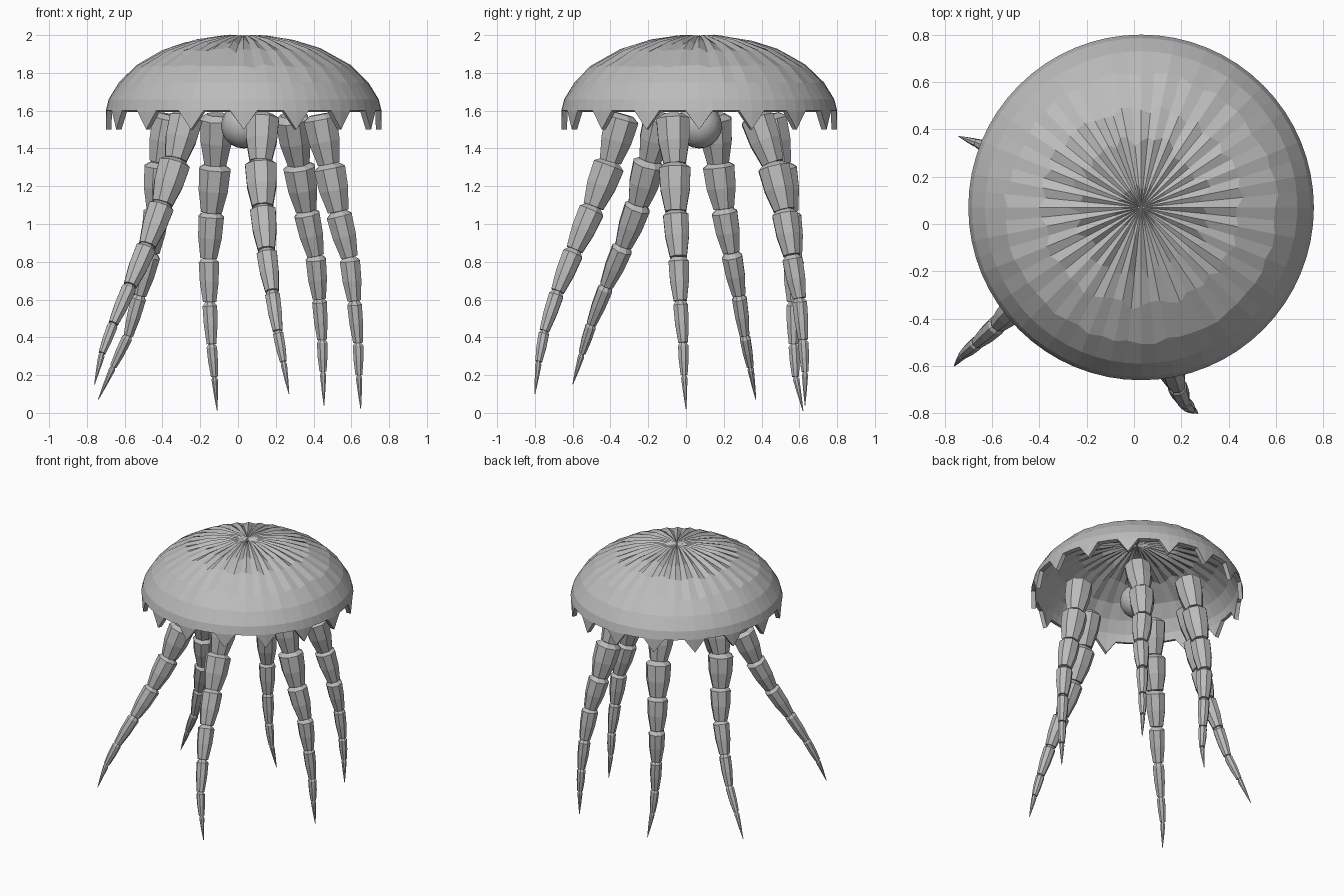
import bpy, bmesh, math, random
from mathutils import Vector

random.seed(4)
cube = bpy.data.objects.get("Cube")
if cube:
    bpy.data.objects.remove(cube, do_unlink=True)

grey = bpy.data.materials.new("soft grey")
grey.use_nodes = True
grey.diffuse_color = (0.5, 0.5, 0.5, 1)
grey.node_tree.nodes["Principled BSDF"].inputs["Base Color"].default_value = (0.5, 0.5, 0.5, 1)

CENTRE = Vector((0.03, 0.07, 0))


def finish(name, bm):
    bmesh.ops.recalc_face_normals(bm, faces=bm.faces[:])
    mesh = bpy.data.meshes.new(name)
    bm.to_mesh(mesh)
    bm.free()
    mesh.materials.append(grey)
    obj = bpy.data.objects.new(name, mesh)
    bpy.context.collection.objects.link(obj)
    return obj


def bridge(bm, a, b):
    for i in range(len(a)):
        j = (i + 1) % len(a)
        bm.faces.new((a[i], b[i], b[j], a[j]))


# Pleated bell: (radius, height, pleat depth) from crown to rim
SIDES, TEETH = 64, 16
STEP = SIDES // TEETH
BELL = [(0.10, 2.0, 0.012), (0.28, 1.97, 0.016), (0.42, 1.925, 0.010),
        (0.57, 1.84, 0.006), (0.66, 1.75, 0.004), (0.715, 1.66, 0), (0.73, 1.6, 0)]


def bell_point(i, r, z):
    a = 2 * math.pi * i / SIDES - math.pi / 2
    return CENTRE + Vector((r * math.cos(a), r * math.sin(a), z))


bm = bmesh.new()
rings = []
for r, z, pleat in BELL:
    ring = []
    for i in range(SIDES):
        drop = pleat * random.uniform(0.6, 1.2) if i % 2 else 0
        spread = random.uniform(-2, 2) * pleat if r < 0.6 else 0
        ring.append(bm.verts.new(bell_point(i, r + spread, z - drop - spread * r)))
    rings.append(ring)
crown = bm.verts.new(CENTRE + Vector((0, 0, 1.995)))
for i in range(SIDES):
    bm.faces.new((crown, rings[0][i], rings[0][(i + 1) % SIDES]))
for upper, lower in zip(rings, rings[1:]):
    bridge(bm, upper, lower)

# Pointed teeth hanging from the rim
rim = rings[-1]
for i in range(0, SIDES, STEP):
    tip = bm.verts.new(bell_point(i, 0.73, 1.5))
    bm.faces.new((rim[i - 1], tip, rim[i]))
    bm.faces.new((rim[i], tip, rim[i + 1]))
bell = finish("bell", bm)
shell = bell.modifiers.new("thickness", 'SOLIDIFY')
shell.thickness = 0.03
shell.offset = -1

# Round body under the bell
bm = bmesh.new()
bmesh.ops.create_uvsphere(bm, u_segments=16, v_segments=10, radius=0.12)
bmesh.ops.translate(bm, verts=bm.verts[:], vec=CENTRE + Vector((0, 0, 1.52)))
body = finish("body", bm)
for poly in body.data.polygons:
    poly.use_smooth = True

# Jointed tentacles: shared joint heights and radii, joint x and y per tentacle
HEIGHTS = [1.58, 1.32, 1.07, 0.83, 0.6, 0.38, 0.21]
RADII = [0.095, 0.09, 0.073, 0.058, 0.042, 0.03, 0.018]
TENTACLES = {
    "front_tentacle": ([.13, .12, .13, .15, .18, .21, .24, .27],
                       [-.33, -.40, -.49, -.59, -.68, -.75, -.78, -.80], 0.1),
    "front_right_tentacle": ([-.27, -.33, -.40, -.48, -.57, -.66, -.72, -.76],
                             [-.13, -.19, -.25, -.33, -.42, -.50, -.55, -.60], 0.15),
    "back_right_tentacle": ([-.36, -.41, -.43, -.46, -.52, -.58, -.66, -.74],
                            [.15, .17, .20, .24, .28, .31, .34, .37], 0.07),
    "left_tentacle": ([.43, .48, .53, .59, .615, .635, .64, .65],
                      [-.07, -.06, -.055, -.04, -.03, -.015, -.01, 0], 0.02),
    "back_tentacle": ([-.11, -.12, -.14, -.155, -.15, -.14, -.125, -.11],
                      [.44, .50, .54, .57, .57, .57, .58, .62], 0.01),
    "back_left_tentacle": ([.28, .32, .36, .41, .43, .445, .45, .455],
                           [.37, .46, .52, .56, .60, .62, .63, .63], 0.04),
}


def add_segment(bm, top, bottom, radius, last, sides=8):
    # Narrow neck, wide shoulder, long taper to the next joint
    axis = bottom - top
    side = axis.cross(Vector((0, 1, 0))).normalized()
    other = axis.normalized().cross(side)
    foot = 0.1 if last else 0.66
    loops = []
    for t, scale in ((0, 0.6), (0.1, 1), (0.55, 0.93 if not last else 0.6), (1, foot)):
        mid = top + axis * t
        loop = []
        for k in range(sides):
            a = 2 * math.pi * (k + 0.5) / sides
            loop.append(bm.verts.new(mid + radius * scale * (side * math.cos(a) + other * math.sin(a))))
        loops.append(loop)
    for a, b in zip(loops, loops[1:]):
        bridge(bm, a, b)
    bm.faces.new(loops[0])
    bm.faces.new(loops[-1])


for name, (xs, ys, tip_z) in TENTACLES.items():
    # Squeeze the joint heights so that the chain ends at its own tip
    squeeze = (1.58 - tip_z) / 1.55
    zs = [1.58 - (1.58 - h) * squeeze for h in HEIGHTS] + [tip_z]
    joints = [Vector(p) for p in zip(xs, ys, zs)]
    bm = bmesh.new()
    for i, radius in enumerate(RADII):
        add_segment(bm, joints[i], joints[i + 1], radius, i == len(RADII) - 1)
    finish(name, bm)
